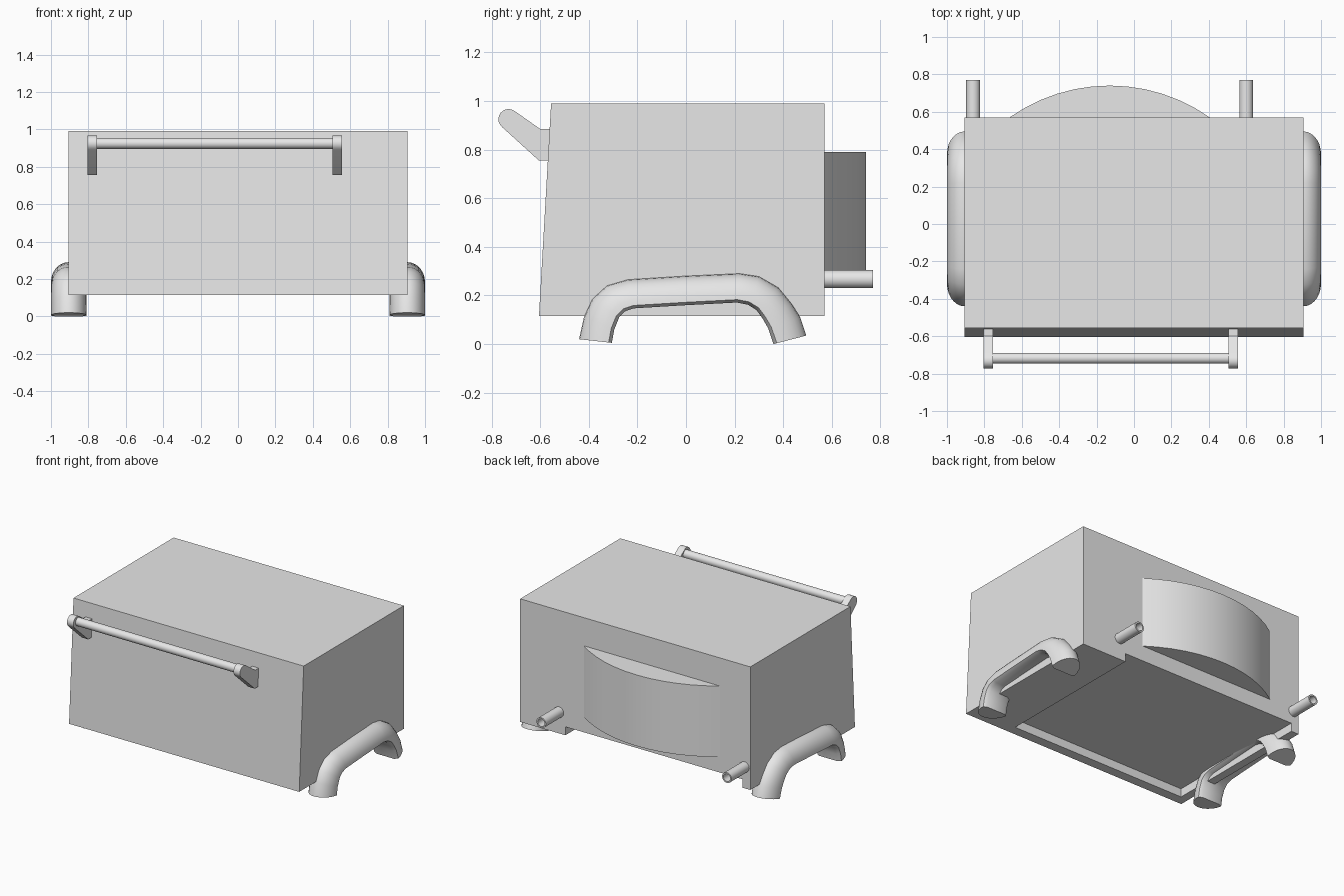
import bpy
import bmesh
import math

default = bpy.data.objects.get("Cube")
if default:
    bpy.data.objects.remove(default, do_unlink=True)

# Single light grey finish
grey = bpy.data.materials.new("light grey")
grey.use_nodes = True
COLOUR = (0.8, 0.8, 0.8, 1.0)
grey.diffuse_color = COLOUR
grey.node_tree.nodes["Principled BSDF"].inputs["Base Color"].default_value = COLOUR


def loft(name, rings, smooth=False):
    """Skin a list of equal-length closed rings and cap both ends."""
    bm = bmesh.new()
    loops = [[bm.verts.new(p) for p in ring] for ring in rings]
    for a, b in zip(loops, loops[1:]):
        for i in range(len(a)):
            j = (i + 1) % len(a)
            bm.faces.new((a[i], a[j], b[j], b[i]))
    bm.faces.new(loops[0])
    bm.faces.new(loops[-1])
    bmesh.ops.recalc_face_normals(bm, faces=bm.faces[:])
    mesh = bpy.data.meshes.new(name)
    bm.to_mesh(mesh)
    bm.free()
    mesh.materials.append(grey)
    ob = bpy.data.objects.new(name, mesh)
    bpy.context.collection.objects.link(ob)
    bpy.ops.object.select_all(action='DESELECT')
    ob.select_set(True)
    bpy.context.view_layer.objects.active = ob
    if smooth:
        bpy.ops.object.shade_smooth_by_angle(angle=math.radians(35))
    return ob


def extrude_x(name, profile, x0, x1, smooth=False):
    """Extrude a (y, z) profile along x."""
    return loft(name, [[(x, y, z) for y, z in profile] for x in (x0, x1)], smooth)


def circle(r, n=24):
    return [(r * math.cos(2 * math.pi * i / n), r * math.sin(2 * math.pi * i / n))
            for i in range(n)]


# Body with a slightly raked front
body = extrude_x("body", [(-0.605, 0.115), (0.57, 0.115), (0.57, 0.99), (-0.555, 0.99)],
                 -0.905, 0.905)

# Shallow tray recess in the underside, open at the back
cutter = extrude_x("recess_cutter", [(-0.535, 0.0), (0.7, 0.0), (0.7, 0.175), (-0.535, 0.175)],
                   -0.845, 0.55)
cutter.hide_render = True
cut = body.modifiers.new("recess", 'BOOLEAN')
cut.operation = 'DIFFERENCE'
cut.solver = 'EXACT'
cut.object = cutter
bpy.context.view_layer.objects.active = body
bpy.ops.object.modifier_apply(modifier="recess")
bpy.data.objects.remove(cutter, do_unlink=True)

# Arched legs: domed section lofted between inner and outer (y, z) curves
OUTER = [(-0.44, 0.02), (-0.42, 0.11), (-0.385, 0.185), (-0.325, 0.24), (-0.24, 0.265),
         (0.0, 0.28), (0.22, 0.29), (0.30, 0.278), (0.38, 0.232), (0.435, 0.165),
         (0.47, 0.11), (0.495, 0.035)]
INNER = [(-0.305, 0.005), (-0.295, 0.06), (-0.275, 0.11), (-0.25, 0.135), (-0.215, 0.147),
         (0.0, 0.16), (0.21, 0.171), (0.255, 0.162), (0.29, 0.14), (0.315, 0.105),
         (0.338, 0.065), (0.36, 0.0)]
dome = [(math.cos(a), 0.1 + 0.9 * math.sin(a))
        for a in (math.pi * i / 14 for i in range(15))]
SECTION = [(-0.74, 0.0), (0.74, 0.0)] + dome
for side, label in ((1, "left"), (-1, "right")):
    rings = [[(side * (0.905 + 0.095 * u), iy + (oy - iy) * v, iz + (oz - iz) * v)
              for u, v in SECTION]
             for (iy, iz), (oy, oz) in zip(INNER, OUTER)]
    loft(label + "_arched_leg", rings, True)

# Curved housing on the back
half, rise, mid = 0.535, 0.17, -0.13
radius = (half ** 2 + rise ** 2) / (2 * rise)
span = math.asin(half / radius)
arc = []
for i in range(13):
    a = span * (i / 6 - 1)
    arc.append((mid + radius * math.sin(a), 0.74 - radius + radius * math.cos(a)))
arc = [(mid - half, 0.55)] + arc + [(mid + half, 0.55)]
loft("rear_housing", [[(x, y, z) for x, y in arc] for z in (0.285, 0.79)], True)

# Hollow pipes at the back
for x, label in ((-0.86, "right"), (0.6, "left")):
    rings = [[(x + a, y, 0.267 + b) for a, b in circle(r)]
             for r, y in ((0.037, 0.55), (0.037, 0.77), (0.027, 0.77), (0.027, 0.59))]
    loft(label + "_rear_pipe", rings, True)

# Handle brackets with rounded tips
tip = [(-0.73 + 0.042 * math.cos(a), 0.925 + 0.042 * math.sin(a))
       for a in (math.radians(52 + 18 * i) for i in range(11))]
bracket = tip + [(-0.605, 0.755), (-0.555, 0.755), (-0.555, 0.885), (-0.60, 0.885)]
for x, label in ((-0.78, "right"), (0.53, "left")):
    extrude_x(label + "_handle_bracket", bracket, x - 0.025, x + 0.025, True)

# Handle bar
extrude_x("handle_bar", [(-0.718 + a, 0.925 + b) for a, b in circle(0.029)],
          -0.76, 0.51, True)
